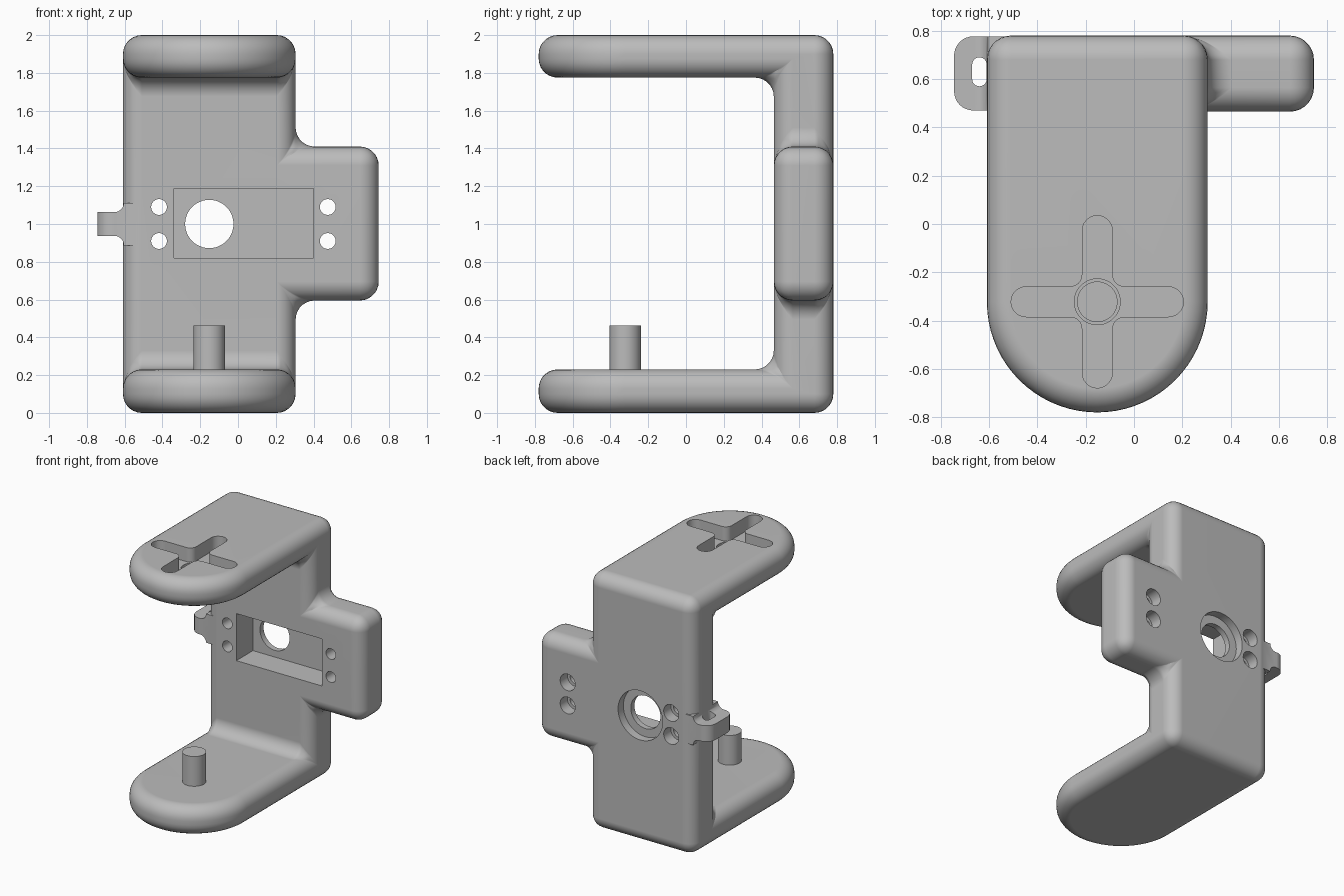
import bpy, bmesh
from math import sin, cos, radians, pi

cube = bpy.data.objects.get("Cube")
if cube:
    bpy.data.objects.remove(cube, do_unlink=True)

grey = bpy.data.materials.new("plain grey")
grey.use_nodes = True
tone = (0.5, 0.5, 0.5, 1)
grey.diffuse_color = tone
grey.node_tree.nodes["Principled BSDF"].inputs["Base Color"].default_value = tone

CX, PIVOT_Y = -0.152, -0.322      # centre line and hinge axis
HALF = 0.457                      # half width of the arms
LEFT, RIGHT = CX - HALF, CX + HALF
BACK, WALL = 0.78, 0.465          # wall rear and front
MID = 1.0                         # height of the holes


def arc(cx, cy, r, start, end, n):
    return [(cx + r * cos(radians(start + (end - start) * i / n)),
             cy + r * sin(radians(start + (end - start) * i / n))) for i in range(n + 1)]


def circle(cx, cy, r, n=48):
    return arc(cx, cy, r, 0, 360, n)[:-1]


def rect(x0, y0, x1, y1):
    return [(x0, y0), (x1, y0), (x1, y1), (x0, y1)]


def prism(name, outline, axis, lo, hi):
    """Extrude an outline along Y (points are x, z) or Z (points are x, y)."""
    bm = bmesh.new()
    place = (lambda p, d: (p[0], d, p[1])) if axis == "Y" else (lambda p, d: (p[0], p[1], d))
    a = [bm.verts.new(place(p, lo)) for p in outline]
    b = [bm.verts.new(place(p, hi)) for p in outline]
    bm.faces.new(a)
    bm.faces.new(b)
    for i in range(len(a)):
        j = (i + 1) % len(a)
        bm.faces.new((a[i], a[j], b[j], b[i]))
    bmesh.ops.recalc_face_normals(bm, faces=bm.faces)
    mesh = bpy.data.meshes.new(name)
    bm.to_mesh(mesh)
    bm.free()
    mesh.materials.append(grey)
    obj = bpy.data.objects.new(name, mesh)
    bpy.context.collection.objects.link(obj)
    return obj


def activate(obj):
    bpy.ops.object.select_all(action="DESELECT")
    obj.select_set(True)
    bpy.context.view_layer.objects.active = obj


def combine(target, other, operation):
    activate(target)
    mod = target.modifiers.new("combine", "BOOLEAN")
    mod.operation, mod.solver, mod.object = operation, "EXACT", other
    bpy.ops.object.modifier_apply(modifier=mod.name)
    bpy.data.objects.remove(other, do_unlink=True)


def cut(target, outline, axis, lo, hi):
    combine(target, prism("cutter", outline, axis, lo, hi), "DIFFERENCE")


def round_edges(obj, radius, segments, choose):
    bm = bmesh.new()
    bm.from_mesh(obj.data)
    bmesh.ops.remove_doubles(bm, verts=bm.verts, dist=1e-4)
    bmesh.ops.dissolve_limit(bm, angle_limit=radians(1), verts=bm.verts, edges=bm.edges)
    edges = [e for e in bm.edges if choose(e)]
    bmesh.ops.bevel(bm, geom=edges, offset=radius, offset_type="OFFSET", segments=segments,
                    profile=0.5, affect="EDGES", clamp_overlap=False)
    bm.to_mesh(obj.data)
    bm.free()


def finish(obj):
    activate(obj)
    bpy.ops.object.shade_smooth_by_angle(angle=radians(30))
    mod = obj.modifiers.new("clean normals", "WEIGHTED_NORMAL")
    mod.keep_sharp = True


# Back wall with its wide ear, joined to two round-ended arms
wall = [(LEFT, 0), (RIGHT, 0), (RIGHT, 0.595), (0.745, 0.595),
        (0.745, 1.41), (RIGHT, 1.41), (RIGHT, 2), (LEFT, 2)]
bracket = prism("bracket", wall, "Y", WALL, BACK)
arm = [(RIGHT, 0.6), (LEFT, 0.6)] + arc(CX, -BACK + HALF, HALF, 180, 360, 36)
for lo, hi in ((0, 0.23), (1.775, 2)):
    combine(bracket, prism("arm", arm, "Z", lo, hi), "UNION")
round_edges(bracket, 0.1, 7, lambda e: e.calc_face_angle(0) > radians(30))

# Small side tab that flares into the wall
upper = [(-0.745, 0.0625)] + arc(-0.655, 0.1125, 0.05, 270, 360, 8) + [(-0.5, 0.1125)]
tab = prism("tab", [(x, MID + z) for x, z in upper]
            + [(x, MID - z) for x, z in reversed(upper)], "Y", 0.47, 0.777)
round_edges(tab, 0.08, 8, lambda e: all(v.co.x < -0.74 for v in e.verts)
            and abs(e.verts[0].co.z - e.verts[1].co.z) > 0.05)
combine(bracket, tab, "UNION")
slot = arc(-0.64, 0.66, 0.03, 0, 180, 12) + arc(-0.64, 0.6, 0.03, 180, 360, 12)
cut(bracket, slot, "Z", 0.85, 1.15)

# Motor pocket, shaft hole and rear recess
cut(bracket, rect(-0.34, 0.82, 0.4, 1.187), "Y", 0.4, 0.67)
cut(bracket, circle(CX, MID, 0.128), "Y", 0.6, 0.9)
cut(bracket, circle(CX, MID, 0.192), "Y", 0.715, 0.9)

# Screw holes, wider at the rear
for x in (-0.418, 0.475):
    for z in (0.91, 1.09):
        cut(bracket, circle(x, z, 0.042, 24), "Y", 0.3, 0.9)
        cut(bracket, circle(x, z, 0.065, 24), "Y", 0.69, 0.9)

# Cross-shaped recess in the top arm with a hole through its floor
quarter = arc(0.295, 0, 0.062, -90, 90, 12) + arc(0.112, 0.112, 0.05, 270, 180, 6)
cross = []
for k in range(4):
    c, s = cos(k * pi / 2), sin(k * pi / 2)
    cross += [(CX + c * x - s * y, PIVOT_Y + s * x + c * y) for x, y in quarter]
cut(bracket, cross, "Z", 1.89, 2.1)
cut(bracket, circle(CX, PIVOT_Y, 0.095), "Z", 1.7, 1.95)
finish(bracket)

# Hinge pin on the bottom arm
pin = prism("hinge_pin", circle(CX, PIVOT_Y, 0.084), "Z", 0.2, 0.462)
finish(pin)
